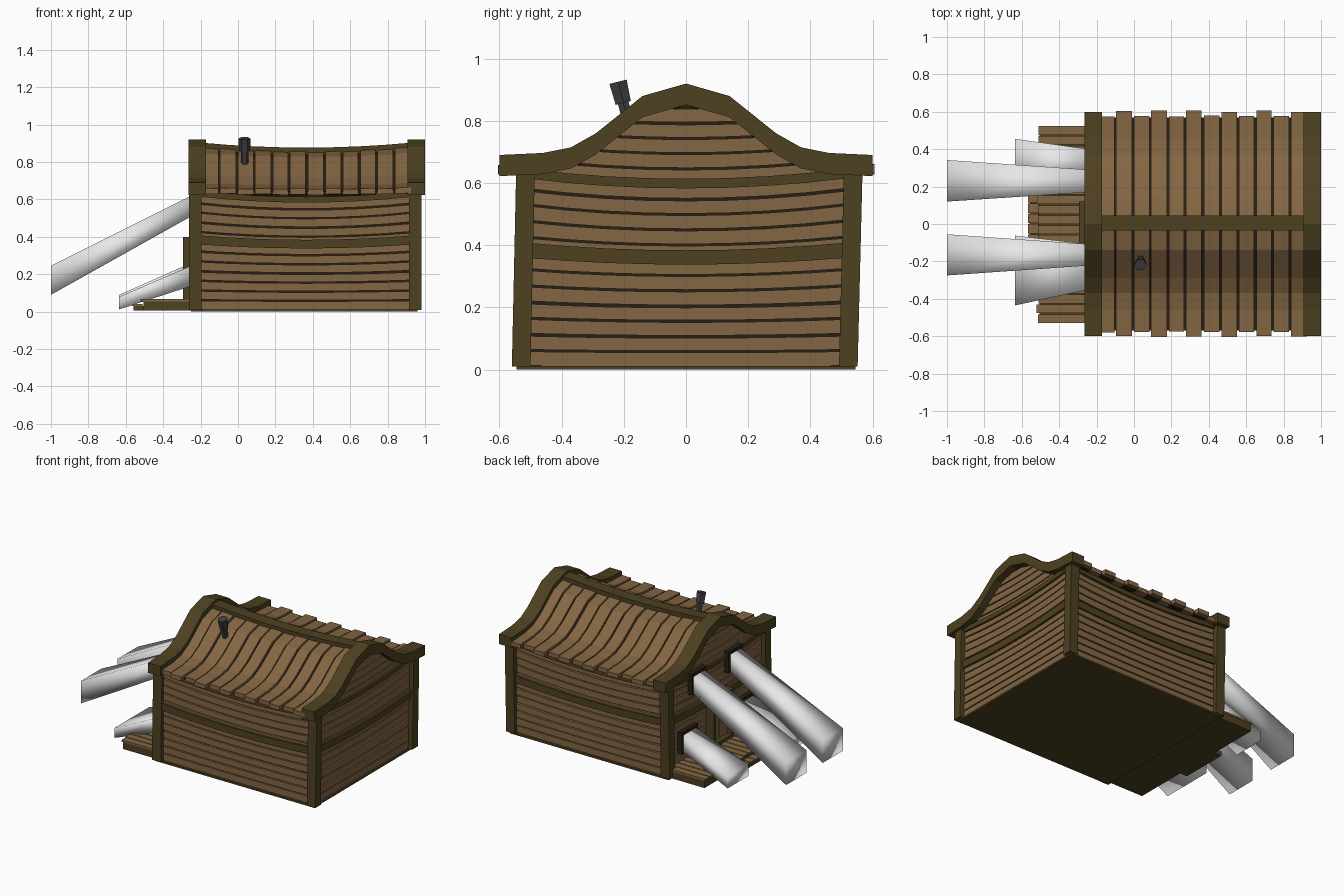
import bpy, bmesh, random
from mathutils import Vector

random.seed(4)
if "Cube" in bpy.data.objects:
    bpy.data.objects.remove(bpy.data.objects["Cube"], do_unlink=True)


def material(name, rgb):
    m = bpy.data.materials.new(name)
    m.use_nodes = True
    m.diffuse_color = (*rgb, 1)
    m.node_tree.nodes["Principled BSDF"].inputs["Base Color"].default_value = (*rgb, 1)
    return m


PLANK = material("plank_brown", (0.23, 0.133, 0.056))
TRIM = material("trim_olive", (0.074, 0.052, 0.015))
GAP = material("gap_dark", (0.022, 0.014, 0.007))
LIGHT = material("light_white", (0.8, 0.8, 0.8))
IRON = material("iron_grey", (0.05, 0.05, 0.055))


def build(name, lofts, mat, smooth=False):
    """One object from several lofts; each loft is a list of equal rings."""
    bm = bmesh.new()
    for rings in lofts:
        rows = [[bm.verts.new(p) for p in ring] for ring in rings]
        n = len(rows[0])
        for a, b in zip(rows, rows[1:]):
            for i in range(n):
                j = (i + 1) % n
                bm.faces.new((a[i], a[j], b[j], b[i]))
        bm.faces.new(rows[0])
        bm.faces.new(rows[-1])
    bmesh.ops.recalc_face_normals(bm, faces=bm.faces)
    for f in bm.faces:
        f.smooth = smooth
    me = bpy.data.meshes.new(name)
    bm.to_mesh(me)
    bm.free()
    me.materials.append(mat)
    ob = bpy.data.objects.new(name, me)
    bpy.context.collection.objects.link(ob)
    return ob


def rect_x(x, y0, y1, z0, z1):
    return [(x, y0, z0), (x, y1, z0), (x, y1, z1), (x, y0, z1)]


def block(x0, x1, y0, y1, z0, z1):
    return [rect_x(x0, y0, y1, z0, z1), rect_x(x1, y0, y1, z0, z1)]


# Roof outline and its sag along the ridge
MID = 0.365
PROFILE = [(0, 0.92), (0.14, 0.88), (0.29, 0.76), (0.37, 0.715), (0.46, 0.697), (0.61, 0.69)]


def roof_z(y):
    y = abs(y)
    for (a, za), (b, zb) in zip(PROFILE, PROFILE[1:]):
        if y <= b:
            return za + (zb - za) * (y - a) / (b - a)
    return PROFILE[-1][1]


def sag(x, y):
    return 0.03 * (1 - ((x - MID) / 0.6) ** 2) * (roof_z(y) - 0.62) / 0.3


def y_stops(lim0, lim1):
    inner = [s * y for y, _ in PROFILE[1:-1] for s in (-1, 1)] + [0]
    return [lim0] + sorted(y for y in inner if lim0 < y < lim1) + [lim1]


def roof_strip(xs, y0, y1, drop, thick, sagging=True):
    rings = []
    for y in y_stops(y0, y1):
        z = [roof_z(y) - drop - (sag(x, y) if sagging else 0) for x in xs]
        rings.append([(x, y, h) for x, h in zip(xs, z)]
                     + [(x, y, h - thick) for x, h in reversed(list(zip(xs, z)))])
    return rings


# Dark body behind the boards
core = [[(-0.215, y, 0.01), (0.935, y, 0.01), (0.935, y, roof_z(y) - 0.07), (-0.215, y, roof_z(y) - 0.07)]
        for y in y_stops(-0.515, 0.515)]
build("house_core", [core], GAP)
build("floor_slab", [block(-0.25, 0.96, -0.545, 0.545, 0, 0.012)], TRIM)

# Roof: dark underlay, boards, gable boards, ridge beam
xs = [-0.2 + i * 1.13 / 8 for i in range(9)]
build("roof_underlay", [roof_strip(xs, -0.57, 0.57, 0.042, 0.016)], GAP)
boards = []
pitch = 0.0935
for i in range(12):
    a = -0.19 + i * pitch + random.uniform(0, 0.004)
    b = -0.19 + (i + 1) * pitch - random.uniform(0.006, 0.012)
    end = 0.603 if i % 2 else 0.578
    lift = 0.004 if i % 2 else 0
    boards.append(roof_strip([a, b], -end + random.uniform(-.004, .004),
                             end + random.uniform(-.004, .004), 0.03 - lift, 0.03))
build("roof_boards", boards, PLANK)
build("gable_boards", [roof_strip([a, b], -0.6, 0.6, 0, 0.068, False)
                       for a, b in ((-0.265, -0.17), (0.905, 1.0))], TRIM)
build("ridge_beam", [[rect_x(x, -0.035, 0.045, 0.85 - sag(x, 0), 0.907 - sag(x, 0)) for x in xs]], TRIM)


# Wall boards: curved strips, along x (long walls) or along y (end walls)
def strip(place, hb, ht, zb, zt, half, out, depth):
    rings = []
    for i in range(-4, 5):
        t = i / 4
        ub, ut = t * hb, t * ht
        lift_b = 0.032 * min(1, zb / 0.5) * (ub / half) ** 2
        lift_t = 0.032 * min(1, zt / 0.5) * (ut / half) ** 2
        rings.append([place(ub, out, zb + lift_b), place(ut, out, zt + lift_t),
                      place(ut, out - depth, zt + lift_t), place(ub, out - depth, zb + lift_b)])
    return rings


def gable_half(z):
    h = 0.515
    while h > 0.01 and roof_z(h) - 0.045 < z:
        h -= 0.005
    return h


WALLS = {
    "front": (lambda u, d, z: (MID + u, -0.53 - d, z), 0.58, 12),
    "back": (lambda u, d, z: (MID + u, 0.53 + d, z), 0.58, 12),
    "left": (lambda u, d, z: (0.95 + d, u, z), 0.515, 17),
    "right": (lambda u, d, z: (-0.23 - d, u, z), 0.515, 17),
}
for side, (place, half, count) in WALLS.items():
    rows = []
    for i in range(count):
        zb = 0.012 + i * 0.049
        zt = zb + 0.049 - random.uniform(0.006, 0.009)
        hb, ht = (half, half) if zt < 0.58 or count == 12 else (gable_half(zb), gable_half(zt))
        rows.append(strip(place, hb, ht, zb, zt, half, random.uniform(-0.002, 0.002), 0.02))
    build(side + "_wall_boards", rows, PLANK)
    build(side + "_wall_beams", [strip(place, half, half, zb, zt, half, 0.014, 0.03)
                                 for zb, zt in ((0.338, 0.384), (0.583, 0.614))], TRIM)

# Slightly leaning corner posts
posts = []
for x0, x1 in ((-0.262, -0.195), (0.915, 0.98)):
    for y0, lean in ((-0.56, 0.014), (0.492, 0.016)):
        posts.append([[(x, y + d, z) for x, y in ((x0, y0), (x1, y0), (x1, y0 + .06), (x0, y0 + .06))]
                      for z, d in ((0.01, 0), (0.65, lean))])
build("corner_posts", posts, TRIM)

# Deck with boards, and a doorstep
build("deck_base", [block(-0.505, -0.22, -0.525, 0.52, 0.005, 0.055),
                    block(-0.56, -0.5, -0.16, 0.17, 0.005, 0.03)], TRIM)
deck = []
for i in range(20):
    y = -0.53 + i * 0.053
    deck.append(block(-0.515 + random.uniform(-.006, .006), -0.23, y, y + 0.046, 0.055, 0.068))
for i in range(6):
    y = -0.16 + i * 0.055
    deck.append(block(-0.567, -0.51, y, y + 0.049, 0.03, 0.042))
build("deck_boards", deck, PLANK)


# Door and window frames on the end wall
def frame(x0, x1, y0, y1, z0, z1, w):
    return [block(x0, x1, y0, y0 + w, z0, z1), block(x0, x1, y1 - w, y1, z0, z1),
            block(x0, x1, y0 + w, y1 - w, z1 - w, z1), block(x0, x1, y0 + w, y1 - w, z0, z0 + w)]


build("door_frame", frame(-0.295, -0.235, -0.1, 0.12, 0.068, 0.4, 0.022), TRIM)
build("door_recess", [block(-0.25, -0.22, -0.08, 0.1, 0.08, 0.385)], GAP)
build("door_boards", [block(-0.26, -0.245, y, y + 0.04, 0.092, 0.375)
                      for y in (-0.077, -0.033, 0.011, 0.055)], PLANK)

# Light shafts: near opening (y0, y1, z0, z1), then far end
SHAFTS = [
    ("upper_back", -0.26, (0.17, 0.29, 0.515, 0.625), -1.0, (0.12, 0.342, 0.09, 0.245)),
    ("upper_front", -0.26, (-0.222, -0.108, 0.515, 0.625), -1.0, (-0.275, -0.055, 0.09, 0.245)),
    ("lower_back", -0.26, (0.265, 0.4, 0.15, 0.265), -0.635, (0.23, 0.455, 0.012, 0.09)),
    ("lower_front", -0.26, (-0.35, -0.108, 0.14, 0.25), -0.635, (-0.435, -0.062, 0.012, 0.08)),
]
for name, xa, near, xb, far in SHAFTS:
    build(name + "_light_shaft", [[rect_x(xa + 0.02, *near), rect_x(xb, *far)]], LIGHT, smooth=True)
    y0, y1, z0, z1 = near
    build(name + "_window_frame",
          frame(-0.262, -0.225, y0 - 0.02, y1 + 0.02, z0 - 0.02, z1 + 0.015, 0.022), GAP)

# Tilted six-sided stove pipe with a wider cap
axis = Vector((0, -0.24, 0.97)).normalized()
base = Vector((0.035, -0.185, 0.79))
side = Vector((1, 0, 0))
other = axis.cross(side)


def hexagon(dist, r):
    c = base + axis * dist
    corners = [(1, 0), (.5, .866), (-.5, .866), (-1, 0), (-.5, -.866), (.5, -.866)]
    return [c + side * (r * a) + other * (r * b) for a, b in corners]


build("stove_pipe", [[hexagon(-0.02, 0.02), hexagon(0.08, 0.02)],
                     [hexagon(0.07, 0.029), hexagon(0.14, 0.033)]], IRON)
